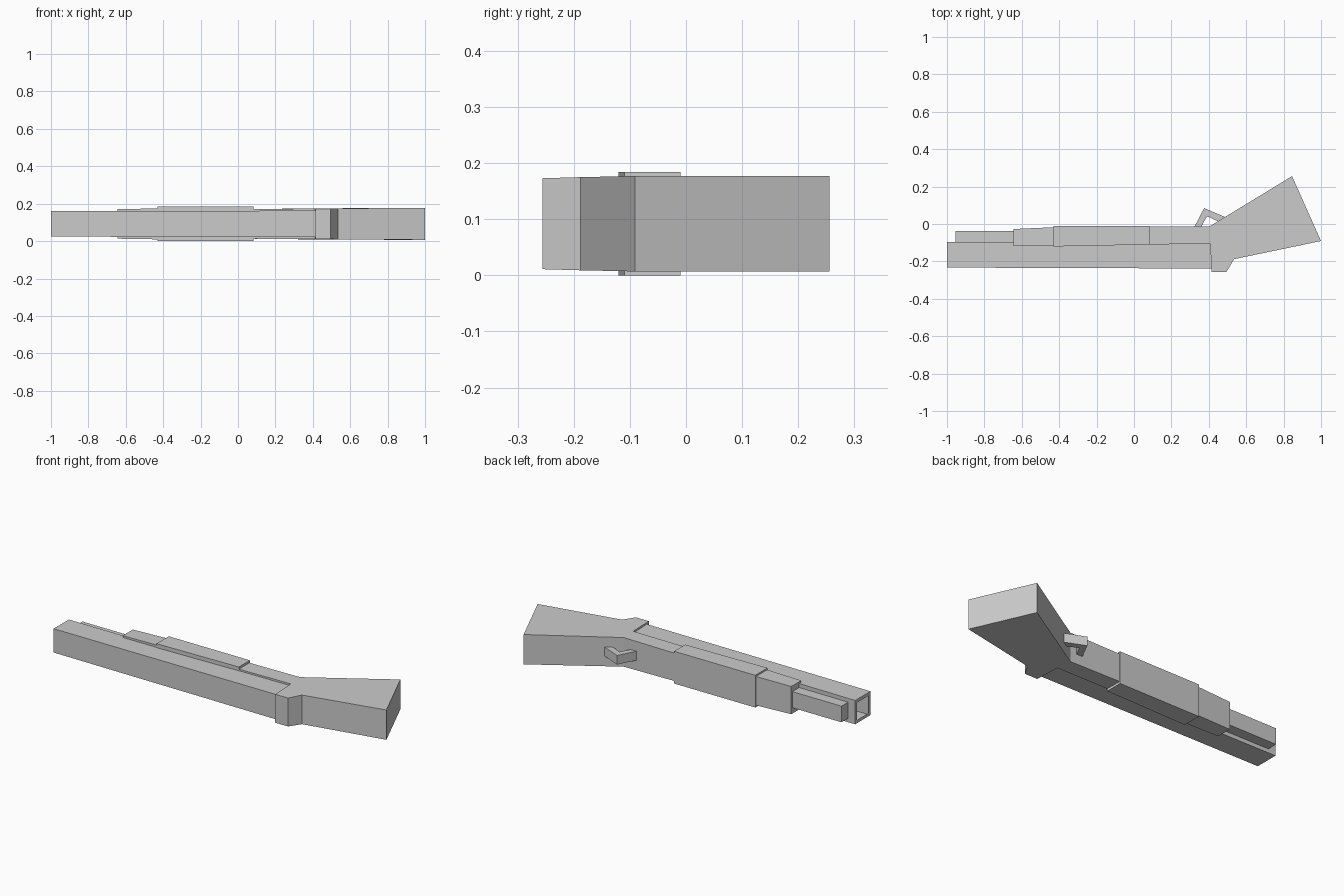
import bpy
import bmesh

cube = bpy.data.objects.get("Cube")
if cube:
    bpy.data.objects.remove(cube, do_unlink=True)

MID = 0.092  # height of the symmetry plane

grey = bpy.data.materials.new("plain_grey")
grey.use_nodes = True
colour = (0.6, 0.6, 0.6, 1)
grey.diffuse_color = colour
grey.node_tree.nodes["Principled BSDF"].inputs["Base Color"].default_value = colour


def prism(name, outline, open_end=0):
    """Solid mirrored about MID from (x, y, half thickness) outline points."""
    bm = bmesh.new()
    low = [bm.verts.new((x, y, MID - h)) for x, y, h in outline]
    high = [bm.verts.new((x, y, MID + h)) for x, y, h in outline]
    bm.faces.new(low[::-1])
    bm.faces.new(high)
    for i in range(len(outline)):
        j = (i + 1) % len(outline)
        bm.faces.new((low[i], low[j], high[j], high[i]))
    bmesh.ops.recalc_face_normals(bm, faces=bm.faces)
    if open_end:
        # Hollow muzzle: leave a rim around an open hole
        end = min(bm.faces, key=lambda f: f.calc_center_median().x)
        bmesh.ops.inset_region(bm, faces=[end], thickness=open_end)
        bmesh.ops.delete(bm, geom=[end], context='FACES')
    mesh = bpy.data.meshes.new(name)
    bm.to_mesh(mesh)
    bm.free()
    mesh.materials.append(grey)
    obj = bpy.data.objects.new(name, mesh)
    bpy.context.collection.objects.link(obj)
    return obj


def bar(name, x0, x1, left, right, h0, h1, open_end=0):
    """Tapered box; left and right are the (low, high) y ranges at each end."""
    return prism(name, [(x0, left[0], h0), (x1, right[0], h1),
                        (x1, right[1], h1), (x0, left[1], h0)], open_end)


# Barrel, magazine tube and the stepped fore-end
bar("barrel", -1, 0.43, (-0.233, -0.096), (-0.238, -0.105), 0.068, 0.071, 0.026)
bar("magazine_tube", -0.955, -0.6, (-0.096, -0.037), (-0.1, -0.037), 0.046, 0.046)
bar("fore_end", -0.645, -0.4, (-0.117, -0.027), (-0.117, -0.016), 0.079, 0.083)
bar("pump_grip", -0.43, 0.082, (-0.12, -0.01), (-0.11, -0.01), 0.092, 0.092)

# Receiver flowing into the flared stock
prism("receiver_and_stock", [
    (0.06, -0.109, 0.079), (0.408, -0.107, 0.082), (0.414, -0.256, 0.081),
    (0.495, -0.256, 0.081), (0.535, -0.188, 0.083), (1, -0.091, 0.085),
    (0.845, 0.256, 0.085), (0.402, -0.014, 0.083), (0.06, -0.014, 0.079)])

# Bent trigger guard bar
t = 0.026
prism("trigger_guard", [
    (0.315, -0.03, t), (0.375, 0.085, t), (0.495, 0.034, t),
    (0.45, 0.014, t), (0.39, 0.042, t), (0.352, -0.03, t)])
